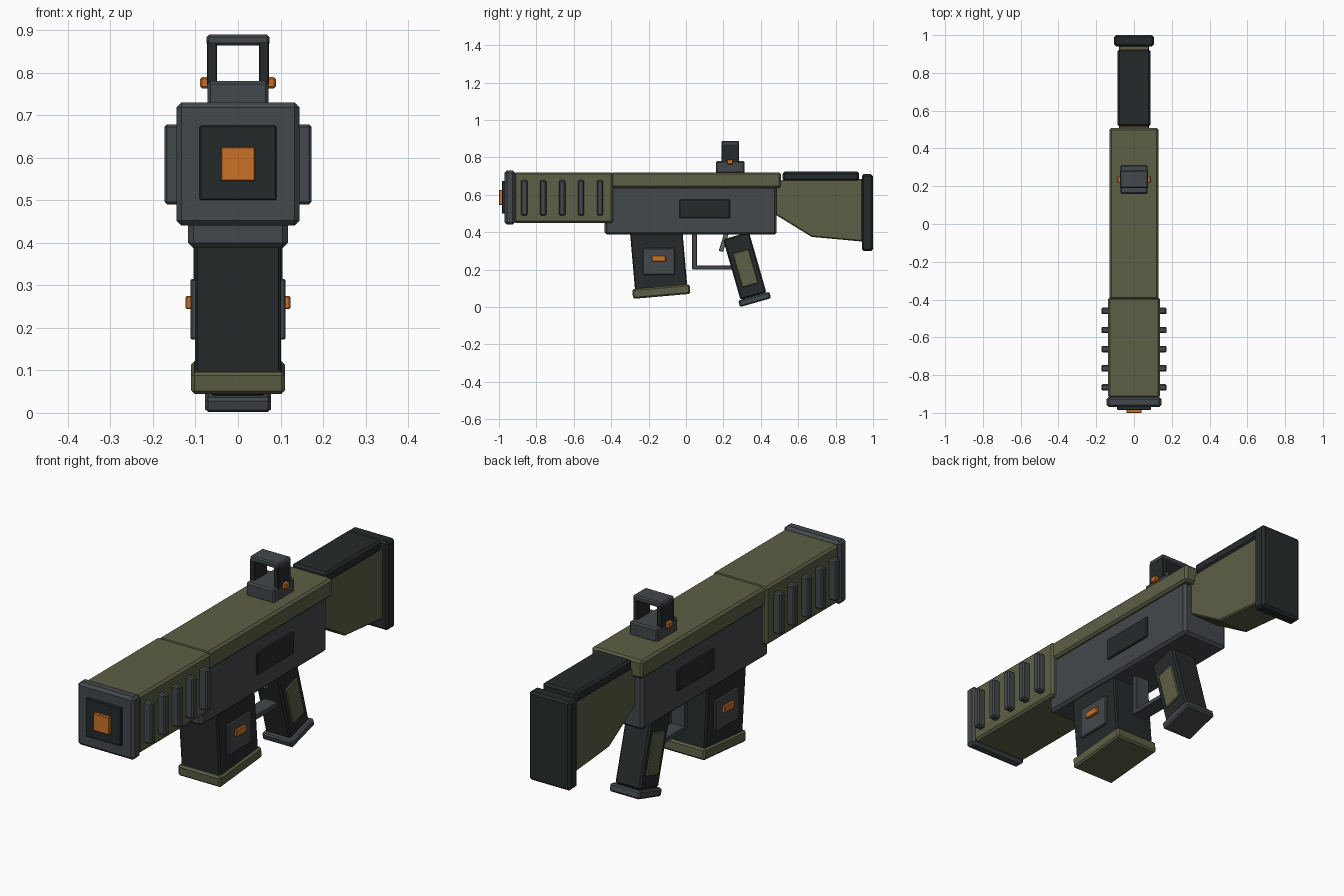
import bpy, bmesh
from math import radians
from mathutils import Matrix

if "Cube" in bpy.data.objects:
    bpy.data.objects.remove(bpy.data.objects["Cube"])


def material(name, rgb):
    m = bpy.data.materials.new(name)
    m.diffuse_color = (*rgb, 1)
    m.use_nodes = True
    m.node_tree.nodes["Principled BSDF"].inputs["Base Color"].default_value = m.diffuse_color
    return m


OLIVE = material("olive", (0.108, 0.115, 0.060))
GREY = material("slate", (0.056, 0.065, 0.070))
DARK = material("dark", (0.019, 0.023, 0.024))
ORANGE = material("orange", (0.60, 0.165, 0.020))
STEEL = material("steel", (0.15, 0.16, 0.14))


def finish(name, bm, mat, bevel):
    bmesh.ops.recalc_face_normals(bm, faces=bm.faces)
    me = bpy.data.meshes.new(name)
    bm.to_mesh(me)
    bm.free()
    me.materials.append(mat)
    ob = bpy.data.objects.new(name, me)
    bpy.context.collection.objects.link(ob)
    if bevel:
        b = ob.modifiers.new("bevel", 'BEVEL')
        b.width, b.segments = bevel, 1
    return ob


def box(name, x, y, z, mat, bevel=0.008, tilt=0):
    """Box from (min, max) ranges, tilted about its own centre along x."""
    size = [r[1] - r[0] for r in (x, y, z)]
    mid = [(r[0] + r[1]) / 2 for r in (x, y, z)]
    bm = bmesh.new()
    bmesh.ops.create_cube(bm, size=1, matrix=Matrix.Diagonal((*size, 1)))
    ob = finish(name, bm, mat, bevel)
    ob.location = mid
    ob.rotation_euler.x = radians(tilt)
    return ob


def mid_box(name, w, y, z, mat, bevel=0.008, tilt=0):
    return box(name, (-w, w), y, z, mat, bevel, tilt)


def side_boxes(name, x, y, z, mat, bevel=0.004, tilt=0):
    box(name + "_right", x, y, z, mat, bevel, tilt)
    box(name + "_left", (-x[1], -x[0]), y, z, mat, bevel, tilt)


def around(c, s):
    return (c - s / 2, c + s / 2)


# muzzle
mid_box("muzzle_plate", 0.145, (-0.97, -0.915), (0.44, 0.73), GREY, 0.012)
mid_box("muzzle_recess", 0.09, (-0.985, -0.96), (0.50, 0.675), DARK, 0.003)
mid_box("muzzle_core", 0.04, (-1.0, -0.97), (0.545, 0.625), ORANGE, 0.002)

# handguard with side ribs
mid_box("handguard", 0.138, (-0.92, -0.39), (0.45, 0.72), OLIVE, 0.01)
for i in range(5):
    side_boxes(f"handguard_rib_{i + 1}", (0.125, 0.173),
               around(-0.865 + i * 0.1013, 0.034), (0.49, 0.678), GREY, 0.006)

# receiver
mid_box("receiver", 0.117, (-0.435, 0.485), (0.387, 0.645), GREY, 0.012)
mid_box("upper_cover", 0.13, (-0.40, 0.508), (0.636, 0.72), OLIVE, 0.01)
side_boxes("receiver_panel", (0.10, 0.125), (-0.035, 0.235), (0.475, 0.575), DARK)

# magazine
mid_box("magazine", 0.101, around(-0.146, 0.28), around(0.251, 0.33), DARK, 0.006, 5)
mid_box("magazine_base", 0.11, around(-0.132, 0.308), around(0.083, 0.052), OLIVE, 0.008, 5)
side_boxes("magazine_plate", (0.09, 0.112), (-0.23, -0.06), (0.172, 0.315), GREY)
side_boxes("magazine_marker", (0.10, 0.123), (-0.182, -0.108), (0.244, 0.275), ORANGE, 0.003)

# grip
mid_box("grip", 0.065, around(0.314, 0.144), around(0.220, 0.337), DARK, 0.008, 16)
mid_box("grip_base", 0.077, around(0.367, 0.173), around(0.041, 0.036), GREY, 0.007, 16)
side_boxes("grip_panel", (0.055, 0.072), around(0.318, 0.09), around(0.207, 0.19), OLIVE, 0.004, 16)

# trigger and guard
mid_box("guard_front", 0.036, (0.033, 0.058), (0.20, 0.395), GREY, 0.003)
mid_box("guard_bottom", 0.036, (0.033, 0.26), (0.20, 0.222), GREY, 0.003)
mid_box("trigger", 0.016, around(0.202, 0.024), around(0.348, 0.105), STEEL, 0.003, -17)

# stock: side profile pushed out across x
profile = [(0.46, 0.66), (0.53, 0.685), (0.945, 0.685), (0.945, 0.35),
           (0.672, 0.375), (0.485, 0.49), (0.46, 0.505)]
bm = bmesh.new()
face = bm.faces.new([bm.verts.new((-0.08, y, z)) for y, z in profile])
ext = bmesh.ops.extrude_face_region(bm, geom=[face])
bmesh.ops.translate(bm, vec=(0.16, 0, 0),
                    verts=[v for v in ext["geom"] if isinstance(v, bmesh.types.BMVert)])
finish("stock", bm, OLIVE, 0.006)
mid_box("cheek_rest", 0.088, (0.517, 0.925), (0.675, 0.725), DARK, 0.01)
mid_box("butt_plate", 0.105, (0.94, 1.0), (0.30, 0.71), DARK, 0.01)

# sight
mid_box("sight_base", 0.072, (0.16, 0.313), (0.715, 0.78), GREY, 0.007)
side_boxes("sight_post", (0.049, 0.073), (0.19, 0.283), (0.77, 0.875), DARK, 0.003)
mid_box("sight_top", 0.074, (0.19, 0.283), (0.863, 0.889), GREY, 0.006)
side_boxes("sight_knob", (0.065, 0.089), (0.219, 0.252), (0.763, 0.789), ORANGE, 0.004)
